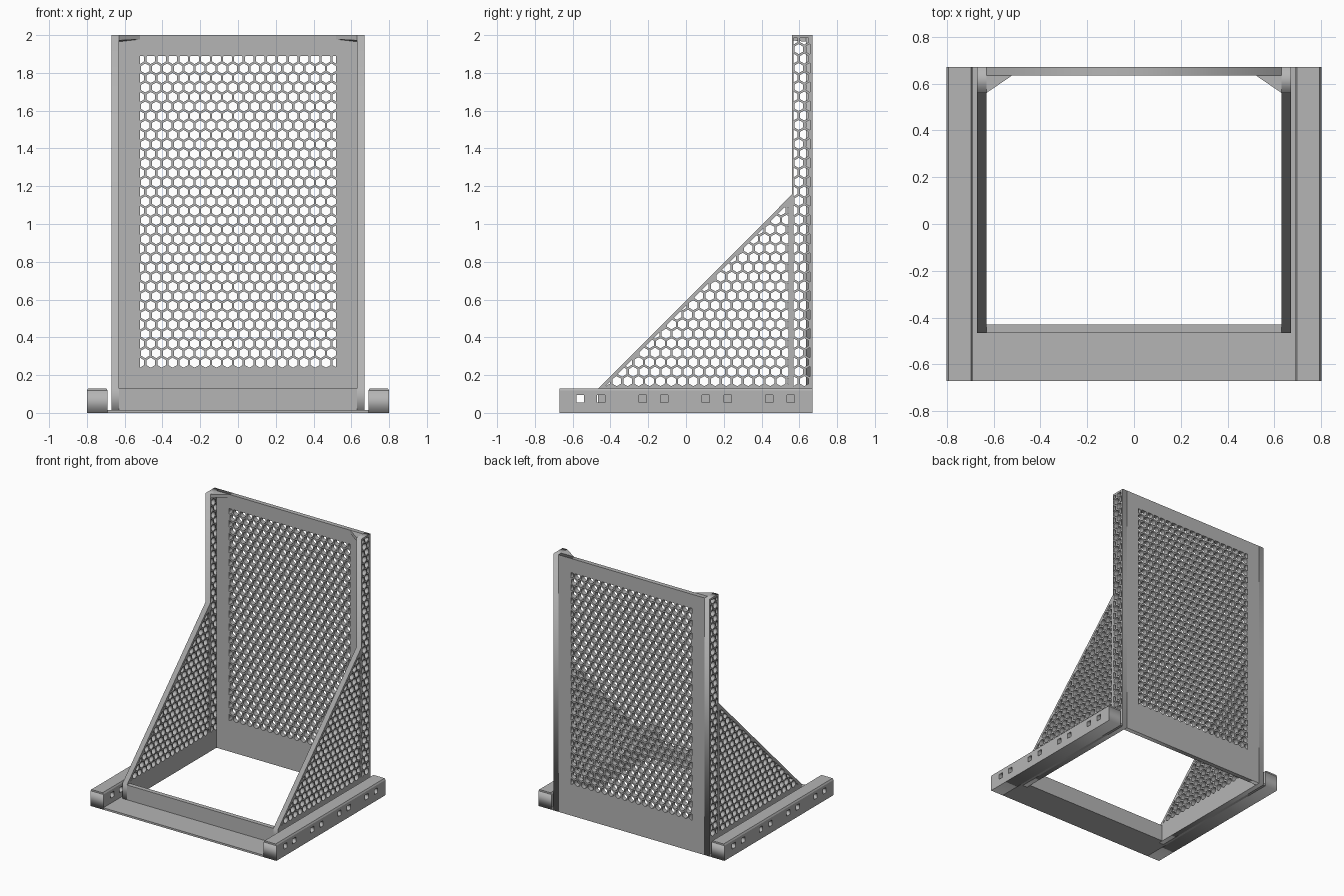
import bpy, bmesh, math
from mathutils import Matrix

if "Cube" in bpy.data.objects:
    bpy.data.objects.remove(bpy.data.objects["Cube"])

grey = bpy.data.materials.new("plain grey")
grey.diffuse_color = (0.46, 0.46, 0.46, 1)
grey.use_nodes = True
grey.node_tree.nodes["Principled BSDF"].inputs["Base Color"].default_value = grey.diffuse_color

PITCH = 0.058                    # honeycomb cell spacing
ROW = PITCH * math.sqrt(3) / 2   # honeycomb row spacing
RADIUS = 0.0265                  # hexagon corner radius

# Local (x, y, z) to world: side plates lie in YZ, front plates lie in XZ
SIDE = Matrix(((0, 0, 1, 0), (1, 0, 0, 0), (0, 1, 0, 0), (0, 0, 0, 1)))
FRONT = Matrix(((1, 0, 0, 0), (0, 0, -1, 0), (0, 1, 0, 0), (0, 0, 0, 1)))


def rect(x0, x1, y0, y1):
    return [(x0, y0), (x1, y0), (x1, y1), (x0, y1)]


def area(p):
    return sum(a[0] * b[1] - b[0] * a[1] for a, b in zip(p, p[1:] + p[:1])) / 2


def clip(poly, region):
    """Clip a polygon to a convex counter-clockwise region."""
    for a, b in zip(region, region[1:] + region[:1]):
        def side(p):
            return (b[0] - a[0]) * (p[1] - a[1]) - (b[1] - a[1]) * (p[0] - a[0])
        out = []
        for p, q in zip(poly, poly[1:] + poly[:1]):
            sp, sq = side(p), side(q)
            if sp >= 0:
                out.append(p)
            if sp * sq < 0:
                t = sp / (sp - sq)
                out.append((p[0] + t * (q[0] - p[0]), p[1] + t * (q[1] - p[1])))
        poly = out
        if len(poly) < 3:
            return []
    return poly


def honeycomb(region):
    """Pointy-top hexagon holes filling a convex region."""
    xs, ys = [p[0] for p in region], [p[1] for p in region]
    cells = []
    for j in range(int((max(ys) - min(ys)) / ROW) + 2):
        for i in range(int((max(xs) - min(xs)) / PITCH) + 2):
            cx = min(xs) + (i + 0.5 * (j % 2)) * PITCH
            cy = min(ys) + 0.026 + j * ROW
            hexagon = [(cx + RADIUS * math.sin(k * math.pi / 3),
                        cy + RADIUS * math.cos(k * math.pi / 3)) for k in range(6)]
            cell = clip(hexagon, region)
            if cell and abs(area(cell)) > 0.0001:
                cells.append(cell)
    return cells


def plate(name, outline, holes, centre, thickness, frame):
    """Flat plate with holes, extruded both ways from its centre plane."""
    curve = bpy.data.curves.new(name, 'CURVE')
    curve.dimensions, curve.fill_mode = '2D', 'BOTH'
    curve.extrude = thickness / 2
    for loop in [outline] + holes:
        s = curve.splines.new('POLY')
        s.points.add(len(loop) - 1)
        for pt, (x, y) in zip(s.points, loop):
            pt.co = (x, y, 0, 1)
        s.use_cyclic_u = True
    ob = bpy.data.objects.new(name, curve)
    bpy.context.collection.objects.link(ob)
    ob.matrix_world = Matrix.Translation(centre) @ frame
    curve.materials.append(grey)
    bpy.ops.object.select_all(action='DESELECT')
    ob.select_set(True)
    bpy.context.view_layer.objects.active = ob
    bpy.ops.object.convert(target='MESH')


def loft(name, bottom, top):
    """Solid between two matching loops of 3D points."""
    bm = bmesh.new()
    lo, hi = [[bm.verts.new(p) for p in loop] for loop in (bottom, top)]
    n = len(lo)
    bm.faces.new(lo)
    bm.faces.new(hi)
    for i in range(n):
        k = (i + 1) % n
        bm.faces.new((lo[i], lo[k], hi[k], hi[i]))
    bmesh.ops.recalc_face_normals(bm, faces=bm.faces)
    mesh = bpy.data.meshes.new(name)
    bm.to_mesh(mesh)
    bm.free()
    mesh.materials.append(grey)
    bpy.context.collection.objects.link(bpy.data.objects.new(name, mesh))


def box(name, x0, x1, y0, y1, z0, z1):
    r = rect(x0, x1, y0, y1)
    loft(name, [(x, y, z0) for x, y in r], [(x, y, z1) for x, y in r])


# Back panel with its honeycomb window
plate("back_panel", rect(-0.63, 0.63, 0, 2),
      honeycomb(rect(-0.52, 0.52, 0.24, 1.89)), (0, 0.6525, 0), 0.035, FRONT)

# Front sill and low floor plate
box("front_sill", -0.63, 0.63, -0.465, -0.43, 0, 0.13)
box("front_floor", -0.69, 0.69, -0.67, -0.465, 0, 0.015)

# Side walls: triangular brace and upright strip, both honeycombed
wall = [(-0.465, 0), (0.67, 0), (0.67, 2), (0.56, 2), (0.56, 1.155), (-0.465, 0.13)]
wall_holes = (honeycomb([(-0.425, 0.142), (0.542, 0.142), (0.542, 1.109)])
              + honeycomb(rect(0.568, 0.656, 0.142, 1.985)))
rail_holes = [rect(y - 0.02, y + 0.02, 0.055, 0.095)
              for y in (-0.56, -0.45, -0.23, -0.115, 0.105, 0.22, 0.44, 0.555)]

for s, label in ((-1, "left"), (1, "right")):
    plate(label + "_wall", wall, wall_holes, (s * 0.65, 0, 0), 0.04, SIDE)

    # Base rail with square holes and a chamfered top
    plate(label + "_rail", rect(-0.67, 0.67, 0, 0.118), rail_holes,
          (s * 0.745, 0, 0), 0.11, SIDE)
    loft(label + "_rail_top",
         [(s * x, y, 0.118) for x, y in rect(0.69, 0.80, -0.67, 0.67)],
         [(s * x, y, 0.13) for x, y in rect(0.697, 0.793, -0.67, 0.67)])

    # Thin web joining rail and wall
    box(label + "_web", *sorted((s * 0.67, s * 0.69)), -0.465, 0.67, 0, 0.015)

    # Top corner gusset with a sloping underside
    loft(label + "_gusset",
         [(s * 0.52, 0.635, 1.978), (s * 0.63, 0.635, 1.965), (s * 0.63, 0.56, 1.972)],
         [(s * 0.52, 0.635, 2), (s * 0.63, 0.635, 2), (s * 0.63, 0.56, 2)])
